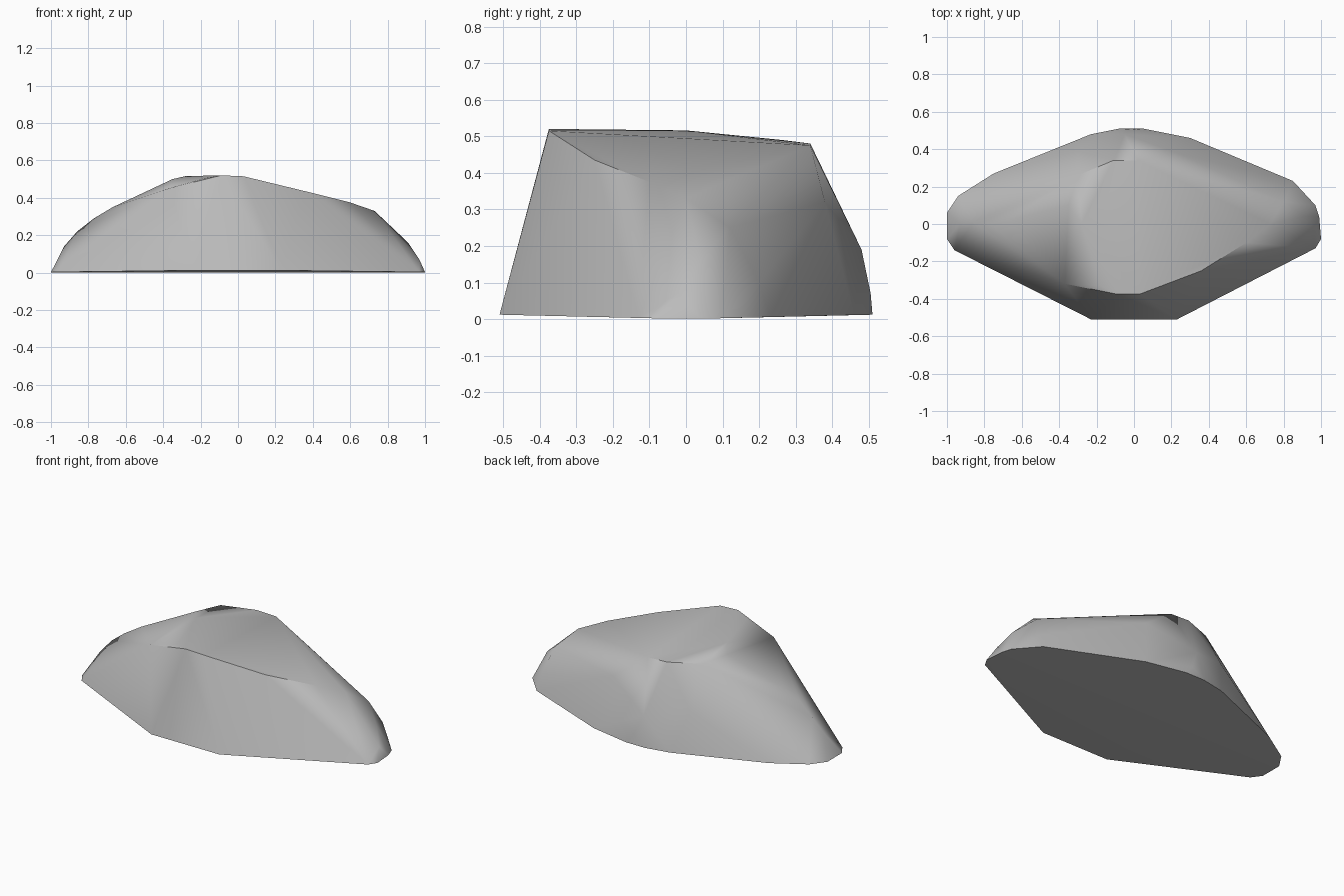
import bpy
import bmesh
import math

cube = bpy.data.objects.get("Cube")
if cube:
    bpy.data.objects.remove(cube, do_unlink=True)

# Footprint of the boulder, counter-clockwise
footprint = [(-.23, -.51), (.23, -.51), (.97, -.13), (1, -.08), (.99, .04), (.97, .1),
             (.85, .23), (.3, .46), (.05, .51), (-.08, .51), (-.23, .48), (-.75, .27),
             (-.94, .15), (-1, .06), (-1, -.08), (-.96, -.14)]
# Front brow, flat crown and rear brow
crown = [(-.37, -.32, .45), (-.18, -.33, .505), (-.09, -.375, .52), (.03, -.375, .515),
         (.36, -.25, .435), (-.28, 0, .516), (-.35, .1, .5), (-.3, .26, .49),
         (-.11, .34, .48), (.02, .34, .475)]
# Shoulders running down to both tips
shoulders = [(.6, -.1, .375), (.73, 0, .33), (.8, .12, .25), (.91, .04, .16), (.97, -.02, .07),
             (-.67, .02, .35), (-.77, 0, .29), (-.86, .01, .22), (-.93, 0, .14)]
# Bulge of the back wall
back_wall = [(-.3, .39, .25), (-.05, .48, .19), (0, .505, .07), (.23, .38, .32),
             (.48, .27, .28), (.84, .2, .1)]

# Stone skin stretched over the control points
bm = bmesh.new()
for x, y in footprint:
    bm.verts.new((x, y, .012 * min(1, abs(y) * 2)))
for p in crown + shoulders + back_wall:
    bm.verts.new(p)
bmesh.ops.convex_hull(bm, input=bm.verts[:])
bmesh.ops.delete(bm, geom=[v for v in bm.verts if not v.link_faces], context='VERTS')
bmesh.ops.recalc_face_normals(bm, faces=bm.faces[:])
mesh = bpy.data.meshes.new("boulder")
bm.to_mesh(mesh)
bm.free()

boulder = bpy.data.objects.new("boulder", mesh)
bpy.context.collection.objects.link(boulder)

# Plain stone colour
stone = bpy.data.materials.new("grey stone")
stone.use_nodes = True
colour = (.5, .5, .5, 1)
stone.diffuse_color = colour
stone.node_tree.nodes["Principled BSDF"].inputs["Base Color"].default_value = colour
mesh.materials.append(stone)

# Soft faces with crisp brow and rim, broad faces leading the shading
bpy.ops.object.select_all(action='DESELECT')
boulder.select_set(True)
bpy.context.view_layer.objects.active = boulder
bpy.ops.object.shade_smooth_by_angle(angle=math.radians(48))
weighted = boulder.modifiers.new("broad_face_shading", 'WEIGHTED_NORMAL')
weighted.keep_sharp = True
